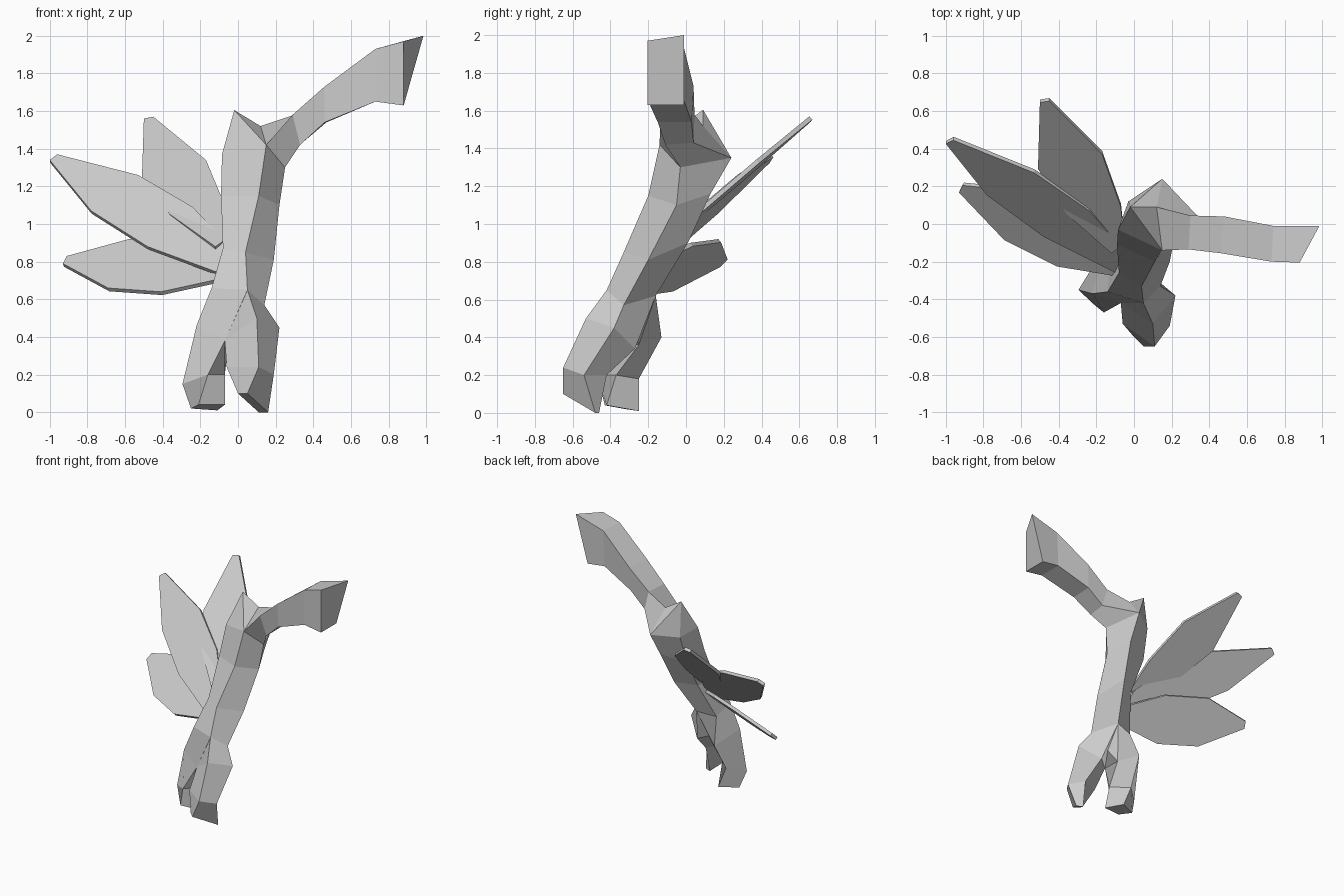
import bpy
import bmesh
from mathutils import Vector

default_cube = bpy.data.objects.get("Cube")
if default_cube:
    bpy.data.objects.remove(default_cube, do_unlink=True)

# One plain grey for the whole figure
grey = bpy.data.materials.new("plain grey")
grey.use_nodes = True
colour = (.6, .6, .6, 1)
grey.diffuse_color = colour
grey.node_tree.nodes["Principled BSDF"].inputs["Base Color"].default_value = colour


def finish(name, bm):
    """Turn a bmesh into a flat shaded object."""
    bmesh.ops.recalc_face_normals(bm, faces=bm.faces)
    mesh = bpy.data.meshes.new(name)
    bm.to_mesh(mesh)
    bm.free()
    mesh.materials.append(grey)
    obj = bpy.data.objects.new(name, mesh)
    bpy.context.collection.objects.link(obj)
    return obj


def loft(name, rings):
    """Skin matching rings of corners and close both ends."""
    bm = bmesh.new()
    loops = [[bm.verts.new(corner) for corner in ring] for ring in rings]
    for lower, upper in zip(loops, loops[1:]):
        for i in range(len(lower)):
            j = (i + 1) % len(lower)
            bm.faces.new((lower[i], lower[j], upper[j], upper[i]))
    bm.faces.new(loops[0])
    bm.faces.new(loops[-1])
    return finish(name, bm)


def hull(name, corners):
    """Wrap corners in a faceted convex block."""
    bm = bmesh.new()
    for corner in corners:
        bm.verts.new(corner)
    bmesh.ops.convex_hull(bm, input=bm.verts[:])
    return finish(name, bm)


def petal(name, outline, slope_x, slope_z, offset, thickness=.024):
    """Thin plate: outline in x and z, laid on a slanted plane."""
    bm = bmesh.new()
    front = [bm.verts.new((x, slope_x * x + slope_z * z + offset, z))
             for x, z in outline]
    face = bm.faces.new(front)
    back_direction = Vector((-slope_x, 1, -slope_z)).normalized()
    result = bmesh.ops.extrude_face_region(bm, geom=[face], use_keep_orig=True)
    moved = [v for v in result["geom"] if isinstance(v, bmesh.types.BMVert)]
    bmesh.ops.translate(bm, verts=moved, vec=back_direction * thickness)
    return finish(name, bm)


# Shared corners of the shoulders and hips
chest = (.15, -.14, 1.42)
armpit = (.25, -.03, 1.3)
shoulder_blade = (.15, .24, 1.35)
nape = (-.03, .12, 1.33)
far_shoulder = (-.085, -.03, 1.37)
knob = (.12, .09, 1.52)
belly = (.05, -.42, .65)
hip = (.14, -.33, .57)
tail = (.02, -.16, .62)
far_hip_back = (-.13, -.2, .6)
far_hip = (-.14, -.36, .66)
crotch = (-.07, -.42, .38)
crotch_back = (-.05, -.25, .36)

# Torso: front ridge, side, back, far back, far front
loft("torso", [
    (chest, armpit, shoulder_blade, nape, far_shoulder),
    ((.11, -.2, 1.15), (.22, -.05, 1.1), (.14, .13, 1.16),
     (-.05, .05, 1.1), (-.09, -.11, 1.15)),
    ((.04, -.33, .85), (.19, -.2, .81), (.1, .01, .9),
     (-.04, -.09, .87), (-.08, -.26, .87)),
    (belly, hip, tail, far_hip_back, far_hip),
])

# Pointed head
hull("head", [
    chest, shoulder_blade, nape, far_shoulder, knob,
    (-.02, .09, 1.605), (.08, -.01, 1.45),
])

# Forward leg: front, outer, back, inner
loft("left_leg", [
    (belly, hip, tail, (.04, -.41, .645)),
    ((.1, -.53, .5), (.22, -.38, .45), (.09, -.27, .34), crotch),
    ((.11, -.65, .24), (.19, -.54, .2), (.12, -.42, .2), (-.06, -.53, .24)),
    ((.05, -.65, .1), (.16, -.48, 0), (.11, -.46, 0), (0, -.6, .1)),
])

# Rear leg: front, inner, back, outer
loft("right_leg", [
    (belly, tail, far_hip_back, far_hip),
    (crotch, crotch_back, (-.16, -.13, .4), (-.22, -.37, .46)),
    ((-.16, -.47, .2), (-.07, -.37, .2), (-.18, -.25, .18), (-.295, -.35, .15)),
    ((-.21, -.43, .04), (-.07, -.42, .04), (-.11, -.25, .01), (-.25, -.32, .02)),
])

# Hip wedge that joins the legs
hull("pelvis", [belly, tail, crotch, crotch_back, far_hip_back, hip])

# Raised arm: top front, top back, bottom back, bottom front
loft("left_arm", [
    (chest, knob, shoulder_blade, armpit),
    ((.29, -.135, 1.58), (.3, .045, 1.58), (.34, .04, 1.43), (.33, -.11, 1.42)),
    ((.46, -.155, 1.73), (.48, .04, 1.73), (.47, .03, 1.54), (.46, -.15, 1.54)),
    ((.73, -.2, 1.93), (.74, -.01, 1.93), (.73, -.01, 1.65), (.73, -.2, 1.65)),
    ((.88, -.205, 1.97), (.985, -.01, 2), (.88, -.01, 1.63), (.88, -.205, 1.63)),
])

# Three wing petals fanning from the far side
petal("upper_petal", [
    (-.5, 1.56), (-.45, 1.57), (-.17, 1.34), (-.07, 1.1),
    (-.05, .93), (-.12, .88), (-.36, 1.05), (-.51, 1.25),
], -.07, 1.14, -1.168)
petal("middle_petal", [
    (-1, 1.34), (-.96, 1.37), (-.53, 1.26), (-.24, 1.09), (-.08, .92),
    (-.06, .83), (-.1, .74), (-.48, .88), (-.78, 1.07),
], -.18, .87, -.92)
petal("lower_petal", [
    (-.93, .79), (-.91, .83), (-.58, .92), (-.28, .9), (-.08, .82),
    (-.09, .71), (-.41, .64), (-.69, .66),
], -.42, 1.16, -1.14)
